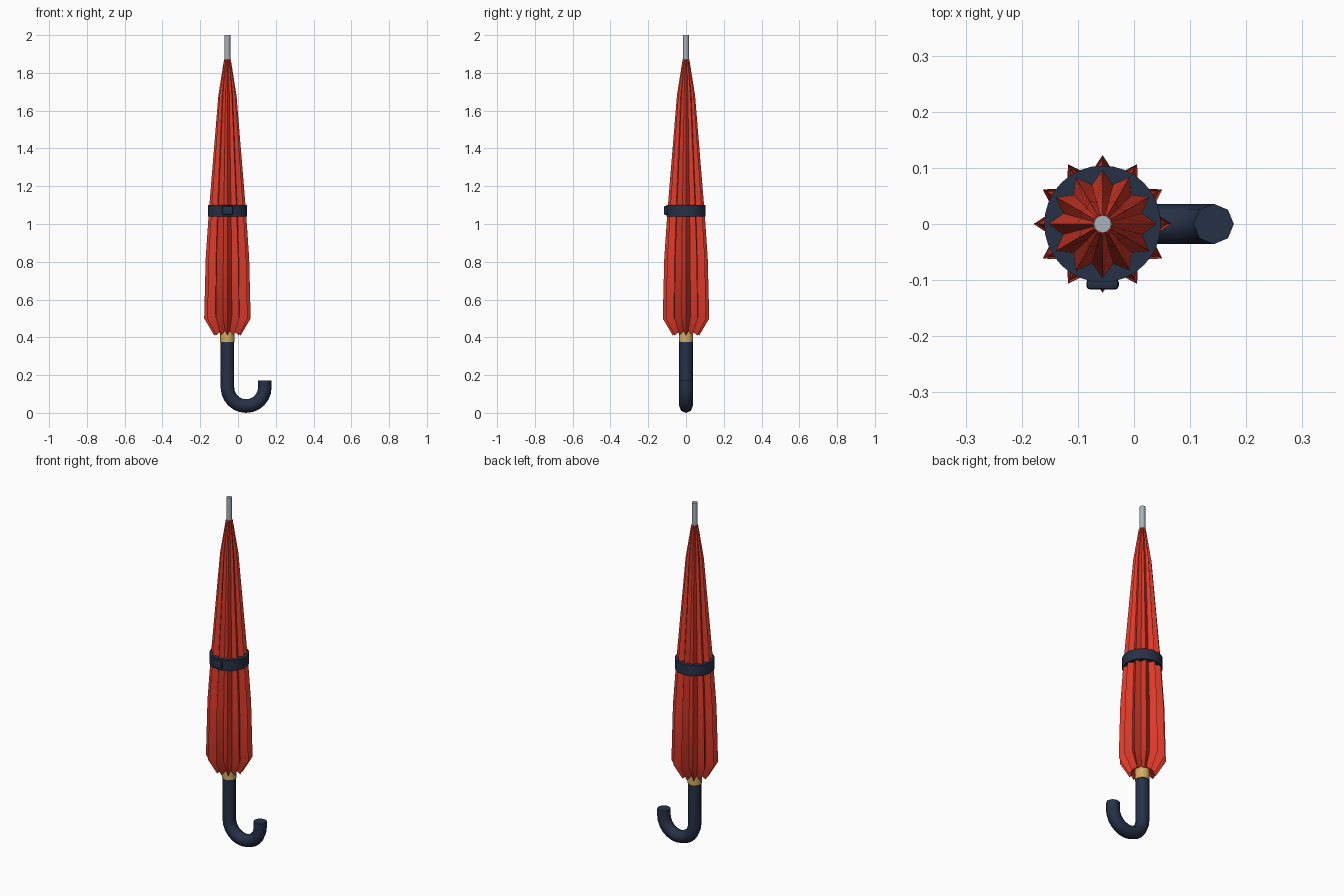
import bpy, bmesh, math
from mathutils import Vector

cube = bpy.data.objects.get("Cube")
if cube:
    bpy.data.objects.remove(cube, do_unlink=True)

AXIS_X = -0.056   # the shaft stands left of the centre, the hook reaches right
RIBS = 12


def material(name, rgb, roughness=0.6):
    mat = bpy.data.materials.new(name)
    mat.use_nodes = True
    mat.diffuse_color = (*rgb, 1)
    bsdf = mat.node_tree.nodes["Principled BSDF"]
    bsdf.inputs["Base Color"].default_value = (*rgb, 1)
    bsdf.inputs["Roughness"].default_value = roughness
    return mat


red = material("red fabric", (0.72, 0.042, 0.022))
navy = material("navy", (0.019, 0.031, 0.062))
gold = material("pale gold", (0.65, 0.42, 0.13))
steel = material("light steel", (0.40, 0.45, 0.48))


def finish(name, bm, mat, angle=30):
    bmesh.ops.recalc_face_normals(bm, faces=bm.faces)
    mesh = bpy.data.meshes.new(name)
    bm.to_mesh(mesh)
    bm.free()
    mesh.materials.append(mat)
    obj = bpy.data.objects.new(name, mesh)
    bpy.context.collection.objects.link(obj)
    bpy.ops.object.select_all(action="DESELECT")
    obj.select_set(True)
    bpy.context.view_layer.objects.active = obj
    bpy.ops.object.shade_smooth_by_angle(angle=math.radians(angle))
    return obj


def skin(name, rings, mat, angle=30):
    """Bridge equal rings of points and cap both ends."""
    bm = bmesh.new()
    loops = [[bm.verts.new(p) for p in ring] for ring in rings]
    n = len(loops[0])
    for a, b in zip(loops, loops[1:]):
        for i in range(n):
            j = (i + 1) % n
            bm.faces.new((a[i], a[j], b[j], b[i]))
    bm.faces.new(loops[0])
    bm.faces.new(loops[-1])
    return finish(name, bm, mat, angle)


def circle(radius, z, sides):
    return [(AXIS_X + radius * math.cos(t), radius * math.sin(t), z)
            for t in (math.tau * i / sides for i in range(sides))]


def star(ridge_r, ridge_z, valley_r, valley_z):
    pts = []
    for i in range(RIBS * 2):
        r, z = (valley_r, valley_z) if i % 2 else (ridge_r, ridge_z)
        t = math.pi * i / RIBS
        pts.append((AXIS_X + r * math.cos(t), r * math.sin(t), z))
    return pts


def cylinder(name, radius, low, high, sides, mat):
    return skin(name, [circle(radius, low, sides), circle(radius, high, sides)], mat)


# Furled canopy: pleated star sections, ridge and valley radii by height
sections = [
    (0.035, 0.44, 0.034, 0.44),
    (0.070, 0.41, 0.047, 0.435),
    (0.123, 0.50, 0.090, 0.51),
    (0.115, 0.82, 0.085, 0.82),
    (0.098, 1.07, 0.074, 1.07),
    (0.048, 1.68, 0.039, 1.68),
    (0.018, 1.87, 0.016, 1.87),
]
skin("canopy", [star(*s) for s in sections], red)

# Metal tip and the collar under the canopy
cylinder("tip", 0.0155, 1.85, 2.0, 16, steel)
cylinder("collar", 0.038, 0.375, 0.45, 16, gold)

# Strap around the pleats, with its rounded fastener on the front
cylinder("strap", 0.104, 1.04, 1.10, 32, navy)
bm = bmesh.new()
bmesh.ops.create_cube(bm, size=1)
for v in bm.verts:
    v.co = Vector((AXIS_X, -0.107, 1.072)) + v.co * Vector((0.058, 0.02, 0.048))
bmesh.ops.bevel(bm, geom=bm.edges[:], offset=0.007, segments=2,
                profile=0.5, affect="EDGES")
finish("strap_fastener", bm, navy)

# Hooked handle: an eight-sided tube swept down the shaft and round the hook
TUBE, BEND, BEND_Z, STEPS = 0.036, 0.099, 0.135, 12
bend_x = AXIS_X + BEND


def tube_ring(cx, cz, turn):
    """Ring across the path; turn is the angle round the hook."""
    ring = []
    for i in range(8):
        t = math.tau * i / 8
        out = TUBE * math.cos(t)
        ring.append((cx - out * math.cos(turn), TUBE * math.sin(t),
                     cz - out * math.sin(turn)))
    return ring


handle = [tube_ring(AXIS_X, 0.385, 0)]
for k in range(STEPS + 1):
    turn = math.pi * k / STEPS
    handle.append(tube_ring(bend_x - BEND * math.cos(turn),
                            BEND_Z - BEND * math.sin(turn), turn))
handle.append(tube_ring(bend_x + BEND, 0.172, math.pi))
skin("handle", handle, navy, 50)
